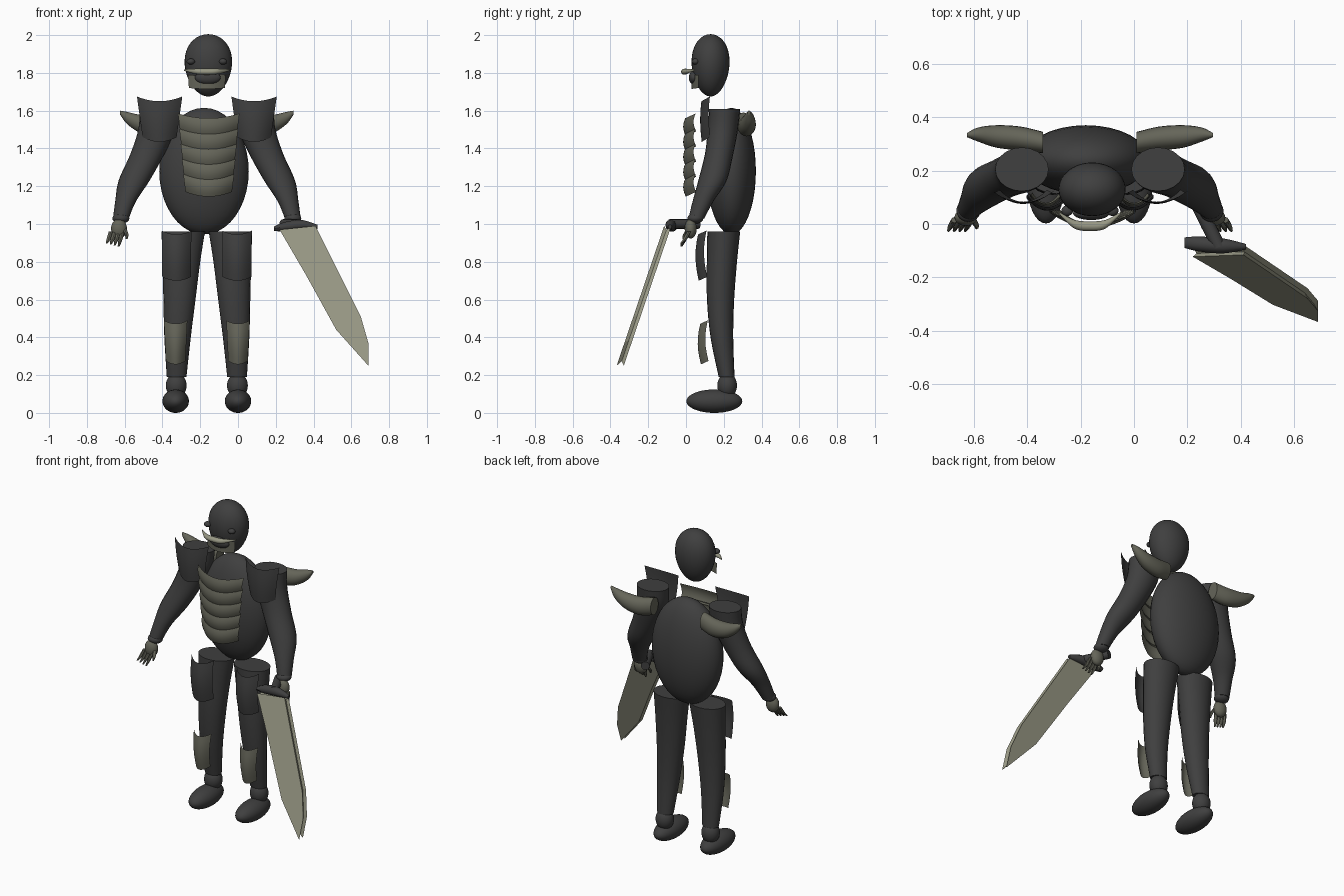
import bpy, bmesh, math
from mathutils import Vector

if bpy.data.objects.get("Cube"):
    bpy.data.objects.remove(bpy.data.objects["Cube"])

AXIS = -0.165  # the body's mirror plane


def material(name, r, g, b):
    m = bpy.data.materials.new(name)
    m.use_nodes = True
    m.diffuse_color = (r, g, b, 1)
    m.node_tree.nodes["Principled BSDF"].inputs["Base Color"].default_value = (r, g, b, 1)
    return m


DARK = material("charcoal", 0.05, 0.05, 0.05)
ARMOUR = material("dull khaki", 0.13, 0.13, 0.1)
BONE = material("pale khaki", 0.31, 0.31, 0.23)


def finish(name, bm, mat, smooth=True):
    bmesh.ops.recalc_face_normals(bm, faces=bm.faces)
    mesh = bpy.data.meshes.new(name)
    bm.to_mesh(mesh)
    bm.free()
    mesh.materials.append(mat)
    ob = bpy.data.objects.new(name, mesh)
    bpy.context.collection.objects.link(ob)
    if smooth:
        bpy.ops.object.select_all(action="DESELECT")
        ob.select_set(True)
        bpy.context.view_layer.objects.active = ob
        bpy.ops.object.shade_smooth_by_angle(angle=math.radians(40))
    return ob


def ellipsoid(name, mat, centre, size, taper=0.0):
    """Egg: positive taper narrows the bottom, negative narrows the top."""
    bm = bmesh.new()
    bmesh.ops.create_uvsphere(bm, u_segments=32, v_segments=20, radius=1)
    for v in bm.verts:
        k = 1 + taper * v.co.z
        v.co = Vector((v.co.x * k * size[0], v.co.y * k * size[1], v.co.z * size[2])) + Vector(centre)
    return finish(name, bm, mat)


def smooth_path(points, steps=5):
    """Catmull-Rom through points of any dimension."""
    out = []
    for i in range(len(points) - 1):
        a, b, c, d = (points[min(max(i + k, 0), len(points) - 1)] for k in (-1, 0, 1, 2))
        for s in range(steps):
            t = s / steps
            out.append([0.5 * (2 * q + (r - p) * t + (2 * p - 5 * q + 4 * r - w) * t * t
                               + (3 * q - p - 3 * r + w) * t ** 3)
                        for p, q, r, w in zip(a, b, c, d)])
    return out + [list(points[-1])]


def tube(name, mat, points, side=1, flat_rings=True, sides=20):
    """Loft ovals along (offset, y, z, radius a, radius b); rings lie flat or face sideways."""
    bm = bmesh.new()
    rings = []
    for dx, y, z, ra, rb in smooth_path(points):
        ring = []
        for i in range(sides):
            a = math.tau * i / sides
            c, s = ra * math.cos(a), rb * math.sin(a)
            p = (dx + c, y + s, z) if flat_rings else (dx, y + c, z + s)
            ring.append(bm.verts.new((AXIS + side * p[0], p[1], p[2])))
        rings.append(ring)
    for lo, hi in zip(rings, rings[1:]):
        for i in range(sides):
            j = (i + 1) % sides
            bm.faces.new((lo[i], lo[j], hi[j], hi[i]))
    bm.faces.new(rings[0])
    bm.faces.new(rings[-1])
    return finish(name, bm, mat)


def plate(name, mat, x, front, top, bottom, half_top, half_bottom, depth, lift, belly=0.0, n=12):
    """Thin curved sheet, bowed to the front, with its side edges raised by lift."""
    bm = bmesh.new()
    rows = []
    for j in range(7):
        v = j / 6
        half = half_top + (half_bottom - half_top) * v
        row = []
        for i in range(n + 1):
            u = 2 * i / n - 1
            y = front + depth * u * u + belly * (1 - math.sin(math.pi * (0.15 + 0.75 * v)))
            row.append(bm.verts.new((x + u * half, y, top + (bottom - top) * v + lift * (u * u - 1))))
        rows.append(row)
    for a, b in zip(rows, rows[1:]):
        for i in range(n):
            bm.faces.new((a[i], a[i + 1], b[i + 1], b[i]))
    return finish(name, bm, mat)


# Head, face guard and brows
ellipsoid("head", DARK, (-0.157, 0.13, 1.84), (0.125, 0.1, 0.165), 0.12)
plate("face_guard", ARMOUR, AXIS, 0.03, 1.79, 1.72, 0.1, 0.095, 0.035, 0.005)
ellipsoid("mouth", DARK, (AXIS + 0.005, 0.04, 1.775), (0.068, 0.025, 0.035))
tube("face_crescent", BONE, [(-0.12, 0.045, 1.815, 0.003, 0.004), (-0.06, 0.0, 1.808, 0.016, 0.014),
                             (0, -0.008, 1.806, 0.018, 0.016), (0.06, 0.0, 1.808, 0.016, 0.014),
                             (0.12, 0.045, 1.815, 0.003, 0.004)], 1, False, 12)

# Torso and the overlapping chest bands
ellipsoid("torso", DARK, (-0.18, 0.24, 1.28), (0.237, 0.13, 0.335))
for k in range(5):
    top = 1.585 - 0.08 * k
    half = 0.163 - 0.007 * k
    plate(f"chest_band_{k + 1}", ARMOUR, AXIS + 0.01, -0.015, top, top - 0.095, half, half - 0.012,
          0.055, 0.025, 0.02)

for side, label in ((-1, "right"), (1, "left")):
    x = lambda d: AXIS + side * d

    ellipsoid(label + "_brow", DARK, (x(0.085), 0.05, 1.86), (0.022, 0.02, 0.016))

    # Arm, with an open square-cut shoulder
    tube(label + "_arm", DARK,
         [(0.255, 0.205, 1.61, 0.1, 0.082), (0.265, 0.195, 1.5, 0.098, 0.08),
          (0.315, 0.175, 1.37, 0.09, 0.075), (0.385, 0.14, 1.23, 0.082, 0.075),
          (0.43, 0.09, 1.12, 0.055, 0.055), (0.455, 0.055, 1.03, 0.042, 0.042)], side)
    ellipsoid(label + "_wrist", DARK, (x(0.455), 0.05, 1.03), (0.045, 0.042, 0.028))

    # Hand with four fingers and a thumb
    ellipsoid(label + "_palm", ARMOUR, (x(0.465), 0.025, 0.975), (0.042, 0.032, 0.052))
    for f in range(4):
        d = 0.445 + 0.021 * f
        tube(f"{label}_finger_{f + 1}", ARMOUR,
             [(d, 0.015, 0.96, 0.011, 0.011), (d + 0.012, -0.005, 0.92, 0.011, 0.011),
              (d + 0.022, -0.025, 0.88 + 0.006 * f, 0.005, 0.005)], side, True, 8)
    tube(label + "_thumb", ARMOUR,
         [(0.44, 0.02, 0.98, 0.012, 0.012), (0.425, -0.005, 0.945, 0.01, 0.01),
          (0.425, -0.015, 0.92, 0.005, 0.005)], side, True, 8)

    # Shoulder horn sweeping out behind the arm
    tube(label + "_shoulder_horn", ARMOUR,
         [(0.175, 0.305, 1.535, 0.04, 0.055), (0.26, 0.32, 1.52, 0.045, 0.056),
          (0.35, 0.328, 1.53, 0.042, 0.048), (0.42, 0.335, 1.56, 0.026, 0.033),
          (0.46, 0.333, 1.59, 0.008, 0.01)], side, False)

    # Leg, ankle and foot
    tube(label + "_leg", DARK,
         [(0.125, 0.2, 0.96, 0.115, 0.087), (0.135, 0.19, 0.8, 0.1, 0.08),
          (0.145, 0.183, 0.6, 0.085, 0.072), (0.155, 0.19, 0.4, 0.07, 0.06),
          (0.16, 0.215, 0.19, 0.052, 0.042)], side)
    ellipsoid(label + "_ankle", DARK, (x(0.162), 0.218, 0.145), (0.055, 0.052, 0.065))
    ellipsoid(label + "_foot", DARK, (x(0.165), 0.15, 0.062), (0.07, 0.148, 0.062))

    # Curved guards standing off the limbs
    plate(label + "_shoulder_guard", DARK, x(0.25), 0.075, 1.675, 1.46, 0.12, 0.09, 0.045, 0.025, 0.012)
    plate(label + "_thigh_guard", DARK, x(0.16), 0.05, 0.965, 0.72, 0.078, 0.076, 0.045, 0.02, 0.025)
    plate(label + "_shin_guard", ARMOUR, x(0.165), 0.062, 0.49, 0.275, 0.062, 0.052, 0.04, 0.018, 0.025)

# Sword grip and guard
bm = bmesh.new()
bmesh.ops.create_cone(bm, cap_ends=True, segments=12, radius1=0.026, radius2=0.026, depth=0.17)
turn = Vector((0.07, -0.14, 0.0)).to_track_quat("Z", "Y")
for v in bm.verts:
    v.co = turn @ v.co + Vector((0.28, -0.01, 1.0))
finish("sword_grip", bm, DARK)
tube("sword_guard", DARK,
     [(0.355, -0.07, 0.975, 0.02, 0.012), (0.41, -0.075, 0.985, 0.028, 0.026),
      (0.5, -0.082, 0.995, 0.028, 0.028), (0.585, -0.085, 0.985, 0.01, 0.012)], 1, False, 10)

# Sword blade: two faces with a hollow-ground edge between them
outline = [(0.22, 0.97), (0.36, 0.73), (0.52, 0.44), (0.69, 0.25), (0.69, 0.37), (0.65, 0.51), (0.41, 0.99)]
bm = bmesh.new()
layers = []
for offset, inset in ((-0.019, 0), (0, 0.06), (0.019, 0)):
    layer = []
    for bx, bz in outline:
        px = bx + (0.46 - bx) * inset
        pz = bz + (0.64 - bz) * inset
        layer.append(bm.verts.new((px, -0.1 - 0.34 * (0.98 - pz) + offset, pz)))
    layers.append(layer)
count = len(outline)
for a, b in zip(layers, layers[1:]):
    for i in range(count):
        j = (i + 1) % count
        bm.faces.new((a[i], a[j], b[j], b[i]))
bm.faces.new(layers[0])
bm.faces.new(layers[-1])
finish("sword_blade", bm, BONE, False)
